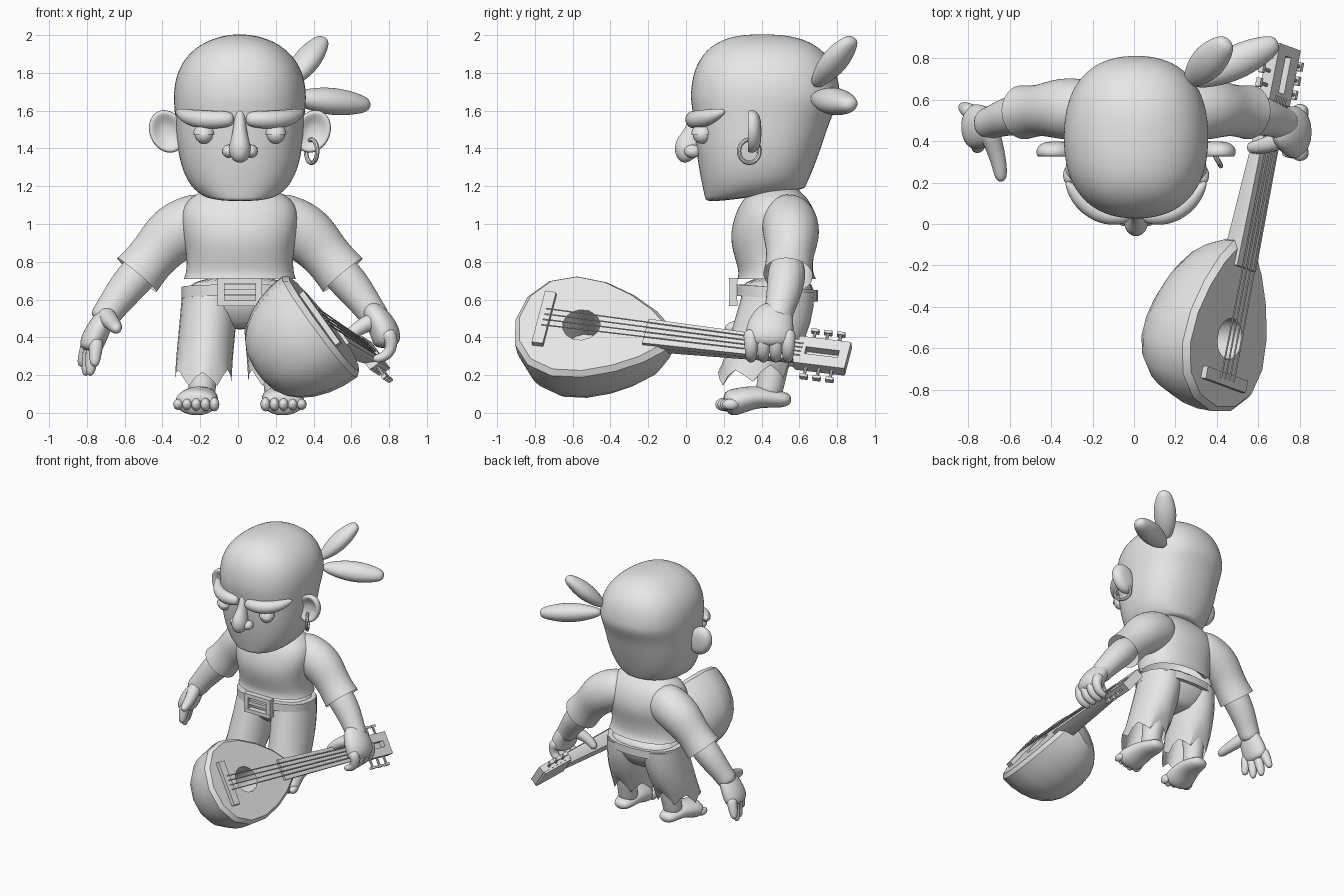
import bpy, bmesh, math
from math import sin, cos, pi
from mathutils import Vector, Matrix

cube = bpy.data.objects.get("Cube")
if cube:
    bpy.data.objects.remove(cube, do_unlink=True)

GREY = (.8, .8, .8, 1)
clay = bpy.data.materials.new("plain_grey")
clay.use_nodes = True
clay.diffuse_color = GREY
clay.node_tree.nodes["Principled BSDF"].inputs["Base Color"].default_value = GREY

MIDDLE = .01
X, Y, Z = Vector((1, 0, 0)), Vector((0, 1, 0)), Vector((0, 0, 1))
sharp_parts = []


def finish(name, bm, rounded=False):
    bmesh.ops.recalc_face_normals(bm, faces=bm.faces)
    mesh = bpy.data.meshes.new(name)
    bm.to_mesh(mesh)
    bm.free()
    mesh.materials.append(clay)
    part = bpy.data.objects.new(name, mesh)
    bpy.context.collection.objects.link(part)
    if rounded:
        for face in mesh.polygons:
            face.use_smooth = True
        modifier = part.modifiers.new("rounding", "SUBSURF")
        modifier.levels = modifier.render_levels = 2
    else:
        sharp_parts.append(part)


def loft(name, rings, rounded=True, open_start=False, open_end=False):
    """Skin a row of rings that have the same number of points."""
    bm = bmesh.new()
    rows = [[bm.verts.new(point) for point in ring] for ring in rings]
    for low, high in zip(rows, rows[1:]):
        for i in range(len(low)):
            bm.faces.new((low[i - 1], low[i], high[i], high[i - 1]))
    if not open_start:
        bm.faces.new(rows[0])
    if not open_end:
        bm.faces.new(rows[-1])
    finish(name, bm, rounded)


def tube(name, path, widths, flat=1, hint=Y, sides=10, axis=None, **options):
    """Tube along a path; widths are radii along the hint, flat scales the other radius."""
    path = [Vector(point) for point in path]
    last = len(path) - 1
    rings = []
    for i, (point, width) in enumerate(zip(path, widths)):
        along = axis or (path[min(i + 1, last)] - path[max(i - 1, 0)]).normalized()
        wide = (hint - along * hint.dot(along)).normalized() * width
        thick = along.cross(wide) * flat
        turns = [2 * pi * k / sides for k in range(sides)]
        rings.append([point + wide * cos(a) + thick * sin(a) for a in turns])
    loft(name, rings, **options)


def leaf(name, start, end, width, flat, hint):
    """Blunt oval body between two points."""
    steps = [i / 6 for i in range(7)]
    path = [Vector(start).lerp(Vector(end), t) for t in steps]
    tube(name, path, [width * sin(pi * (t * .8 + .08)) ** .8 for t in steps], flat, hint)


def finger(name, path, width):
    last = len(path) - 1
    tube(name, path, [width * (1.25 - .6 * i / last) for i in range(len(path))],
         hint=Vector((.3, 1, .2)), sides=8)


def oval(z, half, front, back, x=MIDDLE, tilt=0, square=.85, sides=20):
    """Level ring, slightly squared, whose back is raised by tilt."""
    ring = []
    for k in range(sides):
        c, s = (math.copysign(abs(v) ** square, v) for v in (cos(2 * pi * k / sides), sin(2 * pi * k / sides)))
        y = front + (back - front) * (s + 1) / 2
        ring.append(Vector((x + half * c, y, z + tilt * (s + 1) / 2)))
    return ring


def ball(name, centre, radii, upper_half=False):
    bm = bmesh.new()
    bmesh.ops.create_uvsphere(bm, u_segments=16, v_segments=10, radius=1)
    if upper_half:
        bmesh.ops.delete(bm, geom=[v for v in bm.verts if v.co.z < -.01], context="VERTS")
    bm.transform(Matrix.Translation(centre) @ Matrix.Diagonal((*radii, 1)))
    finish(name, bm)


def box(name, centre, size, axes=(X, Y, Z)):
    bm = bmesh.new()
    bmesh.ops.create_cube(bm, size=1)
    for v in bm.verts:
        v.co = Vector(centre) + sum((a * s * c for a, s, c in zip(axes, size, v.co)), Vector())
    finish(name, bm)


# Head: domed crown above the brow, tapering jaw below it
head = []
for step in range(-8, 10):
    h = sin(step * pi / 19)
    if step >= 0:
        full = (1 - h ** 2.5) ** .5
        reach = full ** .75
        head.append(oval(1.65 + .355 * h, .355 * full, .4 - .38 * reach, .4 + .42 * reach))
    else:
        h = -h
        full = (1 - h ** 2.5) ** .27
        head.append(oval(1.65 - .56 * h, .347 * full, .035 + .075 * h * h, .8 - .18 * h, tilt=.08 * h ** 3))
loft("head", head)
tube("neck", [(MIDDLE, .47, 1.1), (MIDDLE, .46, 1.3)], [.13, .13], hint=X)
tube("nose", [(MIDDLE, .07, 1.62), (MIDDLE, .05, 1.5), (MIDDLE, .01, 1.42), (MIDDLE, .01, 1.39), (MIDDLE, .05, 1.35)],
     [.03, .035, .06, .065, .05], 1.35, X)

# Tails of the head wrap
leaf("upper_wrap_tail", (.26, .68, 1.73), (.455, .885, 1.985), .09, .75, Vector((.7, -.7, 0)))
leaf("lower_wrap_tail", (.28, .68, 1.67), (.7, .88, 1.63), .09, .85, Vector((-.4, 1, .3)))

# Paired parts of face, legs and arms
for s, side in ((1, "left_"), (-1, "right_")):
    def paired(*points):
        return [(MIDDLE + s * x, y, z) for x, y, z in points]

    eye, nostril = paired((.19, .085, 1.475), (.06, .035, 1.385))
    ball(side + "eye", eye, [.05] * 3)
    ball(side + "eyelid", eye, [.057] * 3, True)
    ball(side + "nostril", nostril, (.035, .045, .035))
    tube(side + "eyebrow", paired((.03, .04, 1.555), (.07, .04, 1.555), (.16, .04, 1.55), (.27, .11, 1.56), (.34, .21, 1.6)),
         [.03, .047, .052, .05, .015], 1, Z)
    # Ear: shallow cup facing forward, leaning outward
    cup = [(.4, .4), (.385, .85), (.35, 1), (.32, .9), (.335, .65), (.36, .3)]
    tube(side + "ear", paired(*[(.385, y, 1.49) for y, size in cup]), [.1 * size for y, size in cup],
         1.25, Vector((.9, 0, -.4 * s)), 14, Y)
    # Bare leg
    tube(side + "calf", paired((.18, .46, .42), (.19, .47, .28), (.2, .45, .16), (.2, .43, .07)),
         [.1, .09, .075, .08], hint=X)
    tube(side + "foot", paired((.2, .56, .07), (.2, .5, .07), (.21, .38, .09), (.23, .27, .06), (.235, .2, .045)),
         [.05, .08, .1, .125, .115], .62, X)
    for k in range(5):
        toe = paired((.135 + k * .048, .2 + abs(k - 1) * .012, .045))[0]
        ball(side + "toe", toe, (.026, .045, .037 - k * .002))
    # Trouser leg with a ragged hem
    rings = []
    for step in range(6):
        t = step / 5
        rings.append(oval(.64 - .46 * t, .15, .3 - .13 * t, .68 - .14 * t * t,
                          MIDDLE + s * (.155 + .04 * t), .05 * t, 1, 24))
    for k, point in enumerate(rings[-1]):
        point.z += (-.04, .01, .035, 0)[k % 4]
    loft(side + "trouser_leg", rings, False, open_end=True)
    # Sleeve and forearm
    tube(side + "sleeve", paired((.12, .53, 1.04), (.24, .55, 1.01), (.37, .56, .94), (.46, .55, .83), (.545, .54, .73)),
         [.13, .155, .155, .122, .135], 1.05, sides=14, open_end=True)
    tube(side + "forearm", paired((.46, .54, .82), (.58, .53, .69), (.65, .51, .6), (.7, .49, .53), (.74, .48, .47)),
         [.105, .105, .09, .08, .08], sides=12)

# Earring
bpy.ops.mesh.primitive_torus_add(major_segments=20, minor_segments=8, major_radius=.062, minor_radius=.012,
                                 location=(.39, .335, 1.385), rotation=(0, pi / 2, .5))
earring = bpy.context.object
earring.name = "earring"
earring.data.materials.append(clay)
sharp_parts.append(earring)

# Shirt, trouser seat and belt
loft("shirt", [oval(*ring) for ring in [
    (.71, .3, .27, .69), (.75, .285, .28, .67), (.85, .285, .245, .68), (.95, .31, .23, .71),
    (1.06, .32, .26, .69), (1.13, .28, .3, .65), (1.17, .21, .34, .61), (1.2, .16, .38, .58)]], open_start=True)
loft("trouser_seat", [oval(*ring) for ring in [
    (.44, .1, .38, .58), (.5, .2, .33, .63), (.57, .285, .285, .68), (.73, .295, .28, .69)]])
loft("belt", [oval(.62 + rise, .28 + grow, .29 - grow, .67 + grow, tilt=-.03)
              for rise, grow in ((0, 0), (0, .03), (.06, .03), (.06, 0))], False)
for sign in (-1, 1):
    box("buckle_bar", (MIDDLE, .25, .64 + sign * .06), (.235, .045, .03))
    box("buckle_post", (MIDDLE + sign * .1, .25, .64), (.035, .04, .13))
box("buckle_prong", (MIDDLE, .25, .64), (.18, .02, .025))

# Open right hand
tube("right_palm", [(-.68, .48, .55), (-.73, .47, .46), (-.77, .47, .38), (-.79, .47, .32)],
     [.08, .11, .12, .1], .6)
for k in range(4):
    tip = Vector((-.76 - k * .025, .36 + k * .07, .19 if k in (1, 2) else .24))
    root = Vector((-.75 - k * .01, .4 + k * .045, .4))
    finger("right_finger", [root, root.lerp(tip, .5), tip], .04)
finger("right_thumb", [(-.71, .48, .53), (-.68, .39, .49), (-.65, .29, .46), (-.64, .2, .44)], .048)

# Left hand gripping the lute
tube("left_palm", [(.69, .49, .57), (.745, .455, .49), (.785, .44, .42), (.79, .44, .34)],
     [.085, .125, .14, .12], .62)
for k in range(4):
    y = .345 + k * .065
    finger("left_finger", [(.78, y, .44), (.82, y, .38), (.8, y, .3), (.71, y, .28)], .04)
finger("left_thumb", [(.76, .43, .5), (.67, .39, .47), (.6, .37, .42), (.55, .37, .37)], .045)

# Lute frame: along the strings, across the board and out of the board
ALONG = Vector((.19, .975, -.12)).normalized()
ACROSS = Vector((.57, -.21, -.8))
ACROSS = (ACROSS - ALONG * ACROSS.dot(ALONG)).normalized()
OUT = ACROSS.cross(ALONG)
BRIDGE = Vector((.425, -.75, .49))
HOLE = .2


def at(along, across, out):
    return BRIDGE + ALONG * along + ACROSS * across + OUT * out


def lute_box(name, place, size):
    box(name, at(*place), size, (ALONG, ACROSS, OUT))


# Pear-shaped outline, round sound hole and deep bowl
outline = []
for k in range(16):
    a = 2 * pi * k / 16
    outline.append((.07 - .43 * cos(a), sin(a) * (.315 + .11 * cos(a))))


def hole_ring(out):
    turns = [math.atan2(across, along) for along, across in outline]
    return [at(HOLE + .1 * cos(a), .1 * sin(a), out) for a in turns]


def body_ring(size, out):
    return [at(HOLE + along * size, across * size, out) for along, across in outline]


bowl = [k * pi / 15 for k in range(8)]
loft("lute_body", [hole_ring(-.22), hole_ring(0), body_ring(.93, 0)]
     + [body_ring(cos(a) ** .8, -.03 - .41 * sin(a)) for a in bowl], False)
lute_box("lute_bridge", (0, 0, .015), (.06, .34, .03))

# Lute neck tapering towards its head
section = [(-1, 0), (1, 0), (1, .3), (.6, 1), (-.6, 1), (-1, .3)]
loft("lute_neck", [[at(along, side * half, .018 - drop * depth) for side, drop in section]
                   for along, half, depth in ((.55, .08, .12), (1.38, .066, .07))], False)
for k in range(4):
    lane = k - 1.5
    tube("string", [at(0, lane * .036, .034), at(1.4, lane * .026, .026)], [.004] * 2,
         hint=ACROSS, sides=6, rounded=False)

# Slotted head with tuning pegs
lute_box("lute_head_back", (1.51, 0, -.035), (.27, .17, .025))
for sign in (-1, 1):
    lute_box("lute_head_rail", (1.51, sign * .055, -.005), (.28, .065, .055))
    lute_box("lute_head_end", (1.51 + sign * .115, 0, -.005), (.05, .12, .055))
    for k in range(3):
        along = 1.44 + k * .07
        tube("peg", [at(along, sign * .08, -.01), at(along, sign * .145, -.01)], [.009] * 2,
             hint=ALONG, sides=8, rounded=False)
        lute_box("peg_knob", (along, sign * .15, -.01), (.042, .018, .028))

# Shading of the hard-edged parts
bpy.ops.object.select_all(action="DESELECT")
for part in sharp_parts:
    part.select_set(True)
bpy.context.view_layer.objects.active = sharp_parts[0]
bpy.ops.object.shade_smooth_by_angle(angle=pi / 5)
